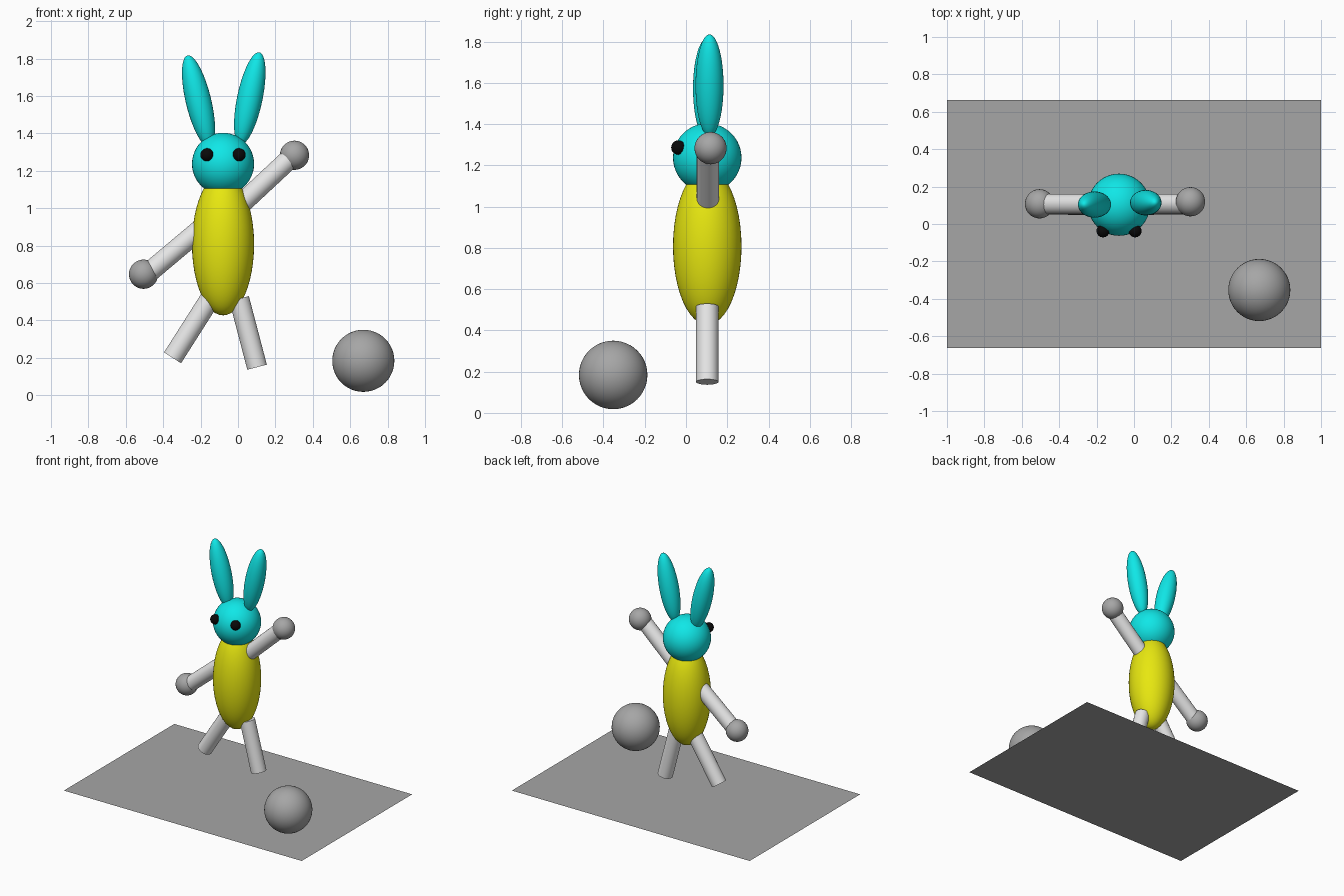
import bpy, math
from mathutils import Vector

if "Cube" in bpy.data.objects:
    bpy.data.objects.remove(bpy.data.objects["Cube"])


def material(name, rgb):
    m = bpy.data.materials.new(name)
    m.diffuse_color = (*rgb, 1.0)
    m.use_nodes = True
    m.node_tree.nodes["Principled BSDF"].inputs["Base Color"].default_value = m.diffuse_color
    return m


CYAN = material("cyan", (0.005, 0.8, 0.8))
YELLOW = material("yellow", (0.8, 0.8, 0.005))
WHITE = material("white", (0.8, 0.8, 0.8))
GREY = material("grey", (0.38, 0.38, 0.38))
BLACK = material("black", (0.003, 0.003, 0.003))


def finish(name, mat):
    ob = bpy.context.object
    ob.name = name
    ob.data.materials.append(mat)
    return ob


def ellipsoid(name, centre, radii, mat, tilt=0.0, segs=48, rings=24):
    bpy.ops.mesh.primitive_uv_sphere_add(segments=segs, ring_count=rings, radius=1,
                                         location=centre, rotation=(0, tilt, 0))
    bpy.context.object.scale = radii
    bpy.ops.object.shade_smooth()
    return finish(name, mat)


def limb(name, start, end, mat, radius=0.054):
    a, b = Vector(start), Vector(end)
    d = b - a
    bpy.ops.mesh.primitive_cylinder_add(vertices=32, radius=radius, depth=d.length,
                                        location=(a + b) / 2)
    bpy.context.object.rotation_euler = d.to_track_quat('Z', 'Y').to_euler()
    bpy.ops.object.shade_smooth_by_angle(angle=math.radians(40))
    return finish(name, mat)


# Flat floor sheet
bpy.ops.mesh.primitive_plane_add(size=2)
bpy.context.object.scale = (1, 0.663, 1)
finish("floor_sheet", GREY)

# Body and head
X, Y = -0.08, 0.103
ellipsoid("body", (X, Y, 0.807), (0.166, 0.166, 0.38), YELLOW)
ellipsoid("head", (X, Y, 1.237), (0.166, 0.166, 0.166), CYAN)

# Ears leaning outwards
ellipsoid("left_ear", (-0.211, 0.104, 1.572), (0.068, 0.07, 0.252), CYAN, math.radians(-13.5))
ellipsoid("right_ear", (0.063, 0.114, 1.587), (0.068, 0.068, 0.252), CYAN, math.radians(11.8))

# Eyes
for side, s in (("left", -1), ("right", 1)):
    ellipsoid(side + "_eye", (X + s * 0.086, -0.037, 1.286), (0.035,) * 3, BLACK,
              segs=16, rings=10)

# Arms and hands
limb("left_arm", (-0.465, 0.106, 0.666), (-0.16, 0.106, 0.922), WHITE)
limb("right_arm", (0.286, 0.106, 1.273), (0.01, 0.106, 1.016), WHITE)
ellipsoid("left_hand", (-0.505, 0.108, 0.647), (0.078,) * 3, GREY)
ellipsoid("right_hand", (0.302, 0.119, 1.283), (0.078,) * 3, GREY)

# Legs
limb("left_leg", (-0.35, Y, 0.2), (-0.147, Y, 0.519), WHITE)
limb("right_leg", (0.102, Y, 0.15), (0.006, Y, 0.516), WHITE)

# Ball
ellipsoid("ball", (0.67, -0.353, 0.184), (0.166,) * 3, GREY)
